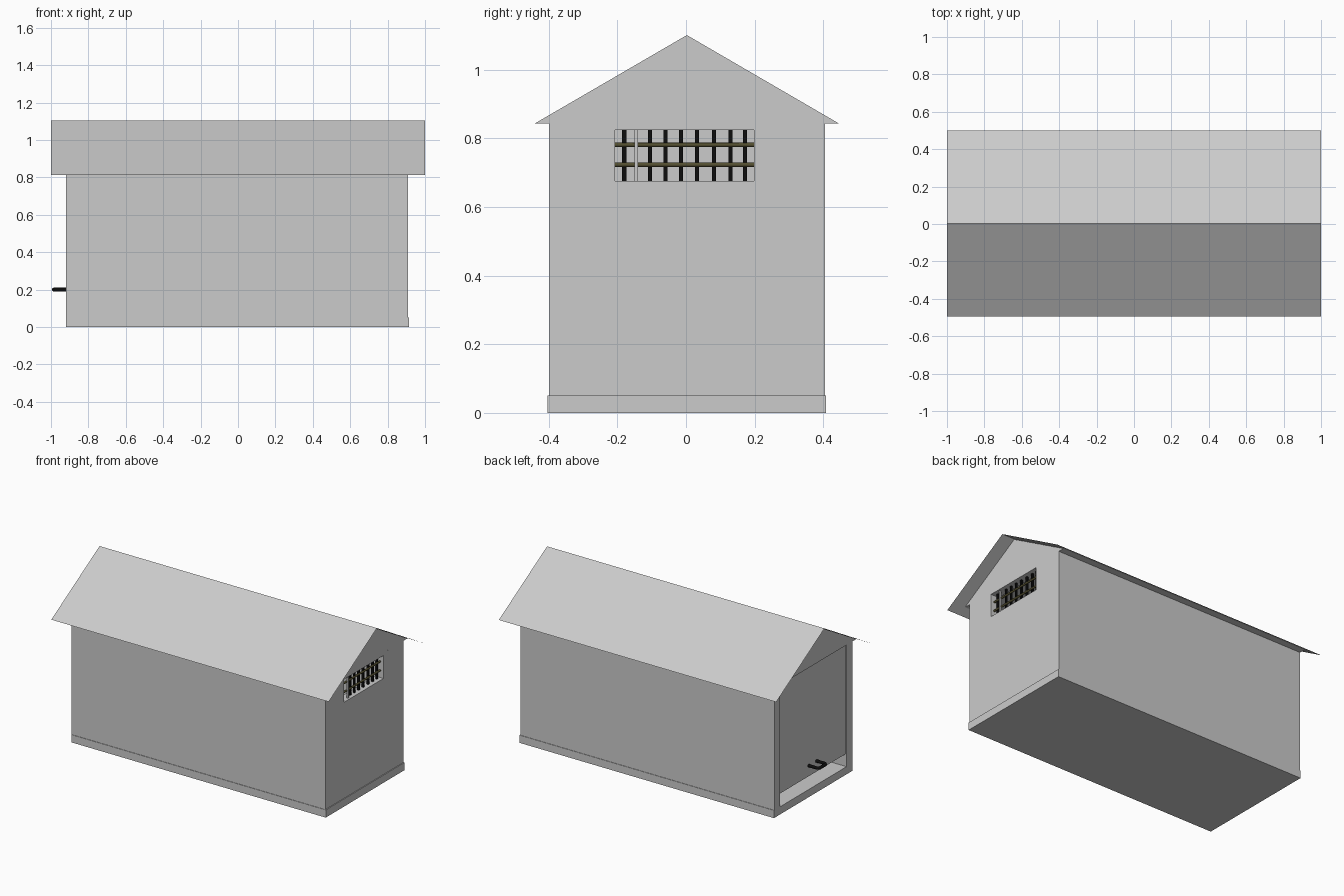
import bpy, bmesh
from mathutils import Vector

if "Cube" in bpy.data.objects:
    bpy.data.objects.remove(bpy.data.objects["Cube"])


def material(name, rgb):
    m = bpy.data.materials.new(name)
    m.diffuse_color = (*rgb, 1.0)
    m.use_nodes = True
    m.node_tree.nodes["Principled BSDF"].inputs["Base Color"].default_value = m.diffuse_color
    return m


GREY = material("plain_grey", (0.6, 0.6, 0.6))
BLACK = material("black_iron", (0.004, 0.004, 0.004))
OLIVE = material("dark_olive_metal", (0.09, 0.08, 0.03))


def mesh_object(name, verts, faces, mat):
    me = bpy.data.meshes.new(name)
    me.from_pydata(verts, [], faces)
    bm = bmesh.new()
    bm.from_mesh(me)
    bmesh.ops.recalc_face_normals(bm, faces=bm.faces)
    bm.to_mesh(me)
    bm.free()
    me.materials.append(mat)
    ob = bpy.data.objects.new(name, me)
    bpy.context.collection.objects.link(ob)
    return ob


def box(name, x, y, z, mat=GREY):
    verts = [(a, b, c) for a in x for b in y for c in z]
    faces = [(0, 1, 3, 2), (4, 6, 7, 5), (0, 4, 5, 1),
             (2, 3, 7, 6), (0, 2, 6, 4), (1, 5, 7, 3)]
    return mesh_object(name, verts, faces, mat)


def rod(name, points, radius, mat):
    cu = bpy.data.curves.new(name, 'CURVE')
    cu.dimensions = '3D'
    cu.bevel_depth = radius
    cu.bevel_resolution = 2
    cu.use_fill_caps = True
    sp = cu.splines.new('POLY')
    sp.points.add(len(points) - 1)
    for p, co in zip(sp.points, points):
        p.co = (*co, 1.0)
    cu.materials.append(mat)
    ob = bpy.data.objects.new(name, cu)
    bpy.context.collection.objects.link(ob)
    return ob


X0, X1 = -0.92, 0.91        # wall ends
MID = 0.0025                # ridge line in y
FLOOR, TOP, RIDGE = 0.05, 0.843, 1.103

# Floor slab, a hair wider than the walls
box("floor_slab", (X0, 0.915), (-0.403, 0.408), (0, FLOOR))

# Long side walls
for side, name in ((-1, "side_wall_front"), (1, "side_wall_back")):
    y = sorted((MID + side * 0.342, MID + side * 0.4025))
    box(name, (X0, X1), y, (FLOOR, TOP))

# End wall with a window opening
end_wall = box("window_wall", (X1 - 0.06, X1), (MID - 0.342, MID + 0.342), (FLOOR, TOP))
cutter = box("window_cutter", (X1 - 0.2, X1 + 0.1), (-0.207, 0.198), (0.676, 0.825))
cutter.hide_render = True
cutter.hide_viewport = True
cut = end_wall.modifiers.new("window_opening", 'BOOLEAN')
cut.operation = 'DIFFERENCE'
cut.solver = 'EXACT'
cut.object = cutter

# Window grille: vertical bars, one of them bare grey, and two rails
BAR_X = X1 - 0.03
for i, y in enumerate((-0.18, -0.145, -0.105, -0.06, -0.015, 0.032, 0.082, 0.13, 0.172)):
    mat = GREY if i == 1 else BLACK
    w = 0.005 if i == 1 else 0.006
    shift = 0.012 if i == 1 else 0
    box(f"window_bar_{i + 1}", (BAR_X - w + shift, BAR_X + w + shift), (y - w, y + w),
        (0.676, 0.825), mat)
for i, z in enumerate((0.723, 0.781)):
    rod(f"window_rail_{i + 1}", [(BAR_X + 0.005, -0.207, z), (BAR_X + 0.005, 0.198, z)],
        0.0065, OLIVE)

# Door panel, raised above the floor
box("door", (X0 + 0.008, X0 + 0.05), (MID - 0.342, MID + 0.342), (0.13, TOP))

# Door pull
rod("door_handle", [(X0 + 0.01, -0.04, 0.2), (X0 - 0.055, -0.04, 0.2), (X0 - 0.066, -0.03, 0.2),
                    (X0 - 0.066, 0.03, 0.2), (X0 - 0.055, 0.04, 0.2), (X0 + 0.01, 0.04, 0.2)],
    0.01, BLACK)

# Gable block under the roof
section = [(MID - 0.444, TOP), (MID + 0.444, TOP), (MID, RIDGE - 0.002)]
mesh_object("gable", [(x, y, z) for x in (X0, X1) for y, z in section],
            [(0, 2, 1), (3, 4, 5), (0, 1, 4, 3), (1, 2, 5, 4), (2, 0, 3, 5)], GREY)

# Roof: a folded thin sheet
fold = [(MID - 0.497, 0.813), (MID, RIDGE), (MID + 0.497, 0.813)]
roof = mesh_object("roof", [(x, y, z) for x in (-1, 1) for y, z in fold],
                   [(0, 3, 4, 1), (1, 4, 5, 2)], GREY)
if roof.data.polygons[0].normal.dot(Vector((0, 0, 1))) < 0:
    roof.data.flip_normals()
